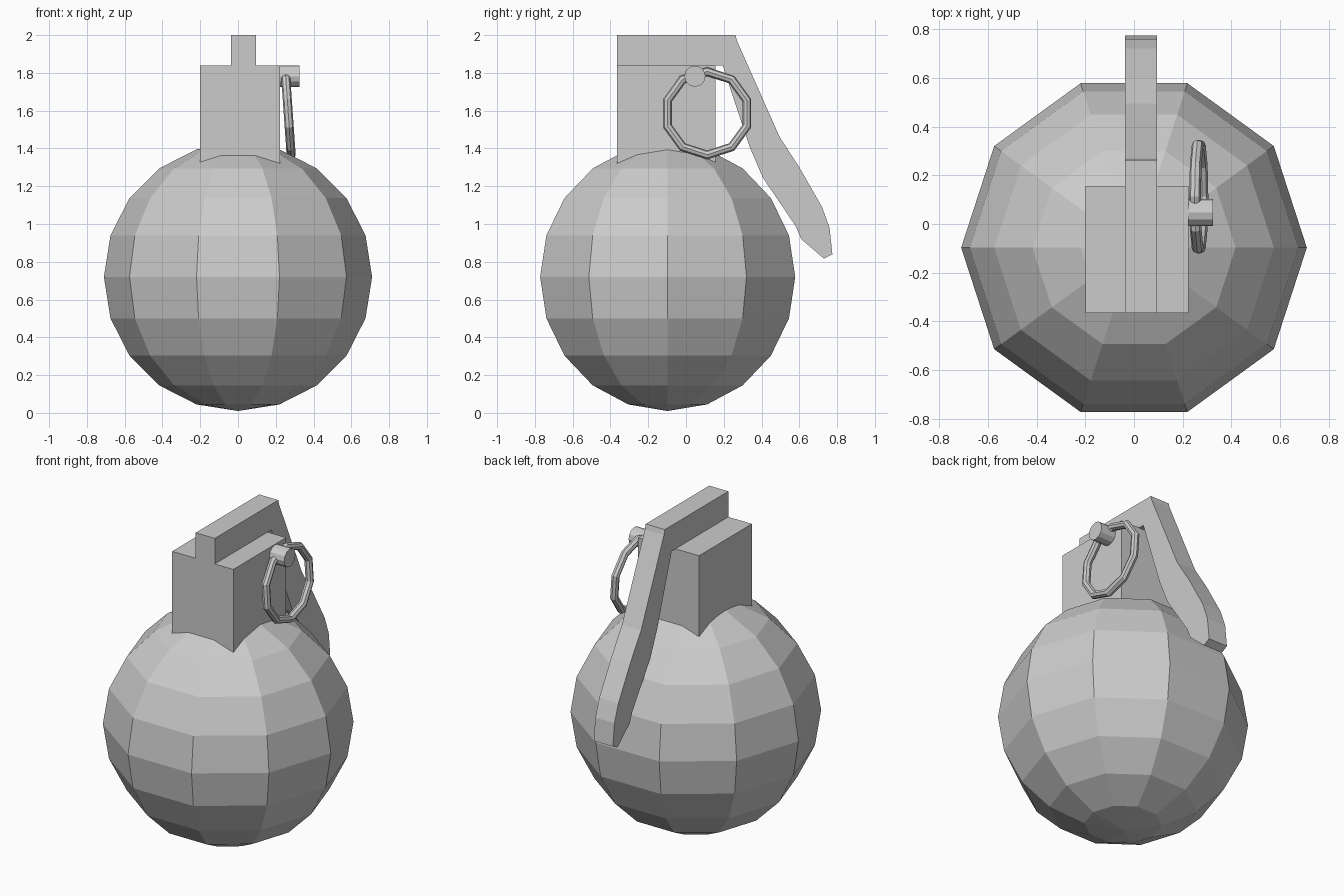
import bpy, bmesh
from math import sin, cos, pi, radians
from mathutils import Matrix, Vector

if "Cube" in bpy.data.objects:
    bpy.data.objects.remove(bpy.data.objects["Cube"])


def finish(name, bm):
    bmesh.ops.recalc_face_normals(bm, faces=bm.faces)
    mesh = bpy.data.meshes.new(name)
    bm.to_mesh(mesh)
    bm.free()
    ob = bpy.data.objects.new(name, mesh)
    bpy.context.collection.objects.link(ob)
    return ob


def extrude_x(name, outline, x0, x1):
    """Side profile (y, z) extruded along x."""
    bm = bmesh.new()
    face = bm.faces.new([bm.verts.new((x0, y, z)) for y, z in outline])
    geom = bmesh.ops.extrude_face_region(bm, geom=[face])["geom"]
    bmesh.ops.translate(bm, vec=(x1 - x0, 0, 0),
                        verts=[g for g in geom if isinstance(g, bmesh.types.BMVert)])
    return finish(name, bm)


def body(radius=0.71, n=10):
    """Ten-sided faceted ball with corners on the x axis."""
    bm = bmesh.new()
    rings = [[bm.verts.new((radius * sin(pi * i / n) * cos(2 * pi * j / n),
                            radius * sin(pi * i / n) * sin(2 * pi * j / n),
                            -radius * cos(pi * i / n))) for j in range(n)]
             for i in range(1, n)]
    low, high = bm.verts.new((0, 0, -radius)), bm.verts.new((0, 0, radius))
    for j in range(n):
        k = (j + 1) % n
        for a, b in zip(rings, rings[1:]):
            bm.faces.new((a[j], a[k], b[k], b[j]))
        bm.faces.new((low, rings[0][k], rings[0][j]))
        bm.faces.new((high, rings[-1][j], rings[-1][k]))
    ob = finish("body", bm)
    ob.location = (0, -0.097, 0.72)


def pull_ring(major=0.221, minor=0.024, n=10, m=8):
    """Ten-sided ring in the y-z plane, leaning slightly outward at the bottom."""
    bm = bmesh.new()
    loops = []
    for i in range(n):
        a = 2 * pi * i / n
        out = Vector((0, sin(a), cos(a)))
        loops.append([bm.verts.new(out * (major + minor * cos(2 * pi * j / m))
                                   + Vector((minor * sin(2 * pi * j / m), 0, 0)))
                      for j in range(m)])
    for i in range(n):
        a, b = loops[i], loops[(i + 1) % n]
        for j in range(m):
            k = (j + 1) % m
            bm.faces.new((a[j], a[k], b[k], b[j]))
    ob = finish("pull_ring", bm)
    ob.location = (0.266, 0.112, 1.586)
    ob.rotation_euler = (0, radians(-4), 0)


# Round body
body()

# Fuse block, sunk into the body
extrude_x("fuse_block", [(-0.365, 1.3), (0.157, 1.3), (0.157, 1.84), (-0.365, 1.84)],
          -0.2, 0.223)

# Safety lever: top bar and bent handle in one profile
extrude_x("lever", [(-0.365, 2.0), (0.262, 2.0), (0.27, 1.97), (0.496, 1.46),
                    (0.60, 1.30), (0.72, 1.09), (0.76, 0.98), (0.775, 0.84),
                    (0.73, 0.817), (0.61, 0.92), (0.58, 0.99), (0.406, 1.247),
                    (0.338, 1.406), (0.26, 1.64), (0.195, 1.838), (-0.365, 1.838)],
          -0.037, 0.095)

# Safety pin stub
bm = bmesh.new()
bmesh.ops.create_cone(bm, cap_ends=True, segments=12, radius1=0.056, radius2=0.056,
                      depth=0.125,
                      matrix=Matrix.Translation((0.2625, 0.047, 1.782))
                      @ Matrix.Rotation(pi / 2, 4, 'Y'))
finish("pin", bm)

# Pull ring
pull_ring()
